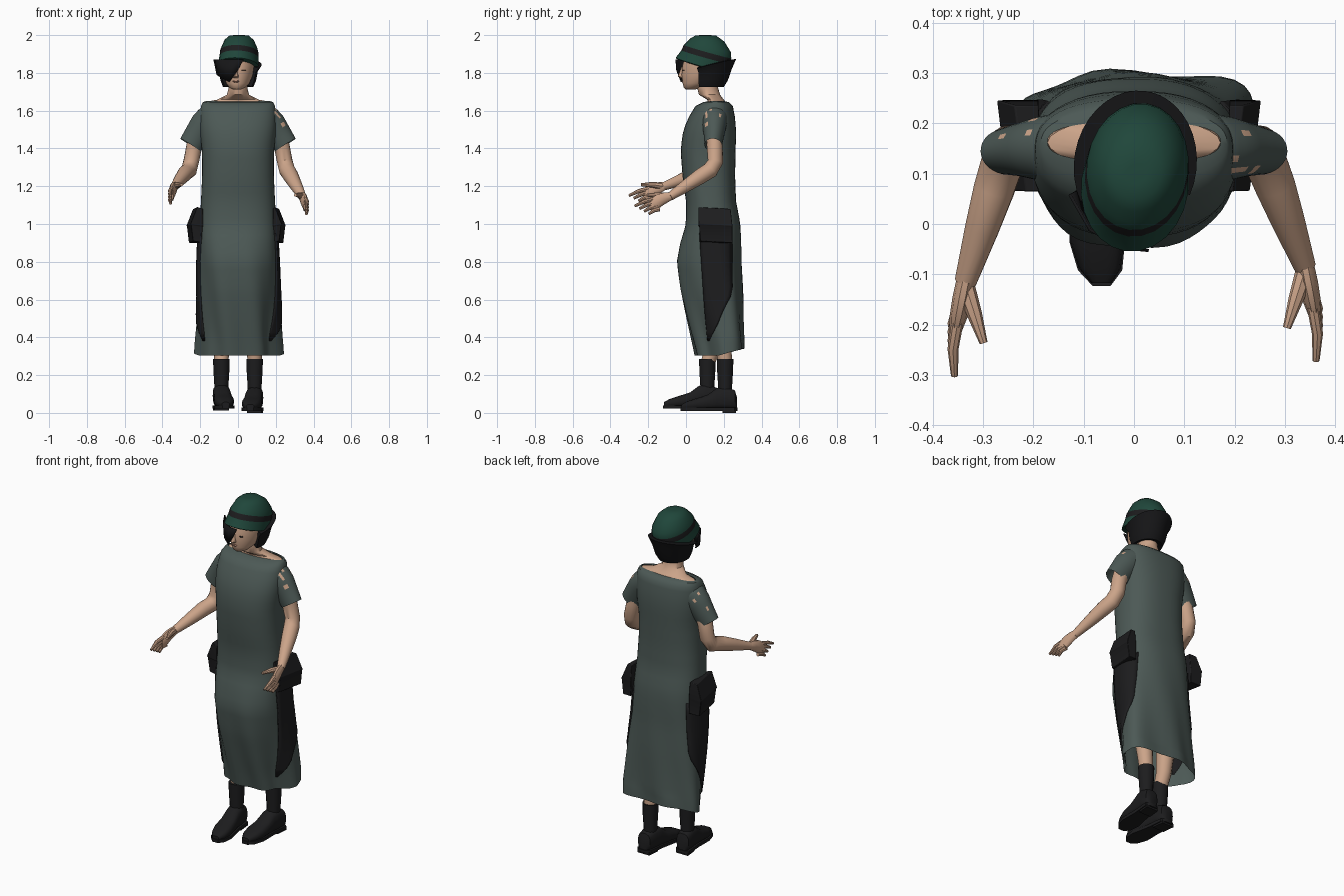
import bpy, bmesh, math, random
from mathutils import Vector, Matrix

cube = bpy.data.objects.get("Cube")
if cube:
    bpy.data.objects.remove(cube, do_unlink=True)
random.seed(4)


def material(name, r, g, b):
    m = bpy.data.materials.new(name)
    m.use_nodes = True
    m.diffuse_color = (r, g, b, 1)
    bsdf = m.node_tree.nodes["Principled BSDF"]
    bsdf.inputs["Base Color"].default_value = (r, g, b, 1)
    bsdf.inputs["Roughness"].default_value = 0.8
    return m


DRESS = material("grey green cloth", 0.073, 0.1, 0.092)
GREEN = material("dark green felt", 0.014, 0.062, 0.043)
BLACK = material("black leather", 0.012, 0.012, 0.013)
HAIR = material("black hair", 0.008, 0.008, 0.009)
SKIN = material("skin", 0.6, 0.37, 0.25)
LIP = material("lip brown", 0.42, 0.21, 0.15)
parts = []


def finish(name, bm, *mats):
    bmesh.ops.recalc_face_normals(bm, faces=bm.faces)
    mesh = bpy.data.meshes.new(name)
    bm.to_mesh(mesh)
    bm.free()
    obj = bpy.data.objects.new(name, mesh)
    bpy.context.collection.objects.link(obj)
    for m in mats:
        mesh.materials.append(m)
    parts.append(obj)
    return obj


def loft(name, rings, *mats, caps=True, closed=True):
    """Skin a list of rings; an open ring gets side walls instead of caps."""
    bm = bmesh.new()
    rows = [[bm.verts.new(p) for p in r] for r in rings]
    n = len(rows[0])
    for a, b in zip(rows, rows[1:]):
        for i in range(n if closed else n - 1):
            j = (i + 1) % n
            bm.faces.new((a[i], a[j], b[j], b[i]))
    if caps and closed:
        bm.faces.new(rows[0])
        bm.faces.new(rows[-1])
    elif caps:
        bm.faces.new([r[0] for r in rows])
        bm.faces.new([r[-1] for r in rows])
    return finish(name, bm, *mats)


def oval(z, hw, yf, yb, cx=0.0, n=24, start=0, sweep=360, slope=0.0, pivot=0.0):
    """Ellipse at height z; slope lowers or raises it along y about the pivot."""
    ring = []
    for i in range(n if sweep == 360 else n + 1):
        a = math.radians(start + sweep * i / n)
        y = (yf + yb) / 2 + (yb - yf) / 2 * math.sin(a)
        ring.append((cx + hw * math.cos(a), y, z + slope * (y - pivot)))
    return ring


def tube(name, points, radii, *mats, n=12, caps=True, ref=(1, 0, 0), flat=1.0):
    """Round tube; flat is the sideways squash reached at its end."""
    pts = [Vector(p) for p in points]
    rings = []
    for i, p in enumerate(pts):
        t = (pts[min(i + 1, len(pts) - 1)] - pts[max(i - 1, 0)]).normalized()
        u = t.cross(Vector(ref)).normalized()
        v = t.cross(u) * (1 + (flat - 1) * i / (len(pts) - 1))
        rings.append([p + radii[i] * (u * math.cos(k * math.tau / n) + v * math.sin(k * math.tau / n))
                      for k in range(n)])
    return loft(name, rings, *mats, caps=caps)


# Dress: height, half width, front y, back y
SECTIONS = [(1.65, .172, .122, .204), (1.645, .185, .09, .228), (1.625, .196, .05, .248), (1.55, .205, .005, .262),
            (1.47, .2, -.02, .265), (1.38, .19, -.028, .262), (1.25, .19, -.018, .26),
            (1.12, .196, 0, .265), (1.0, .203, 0, .288), (.9, .208, -.03, .292),
            (.8, .212, -.048, .292), (.65, .215, -.03, .298), (.5, .22, .005, .3),
            (.4, .225, .03, .302), (.31, .228, .052, .302)]


def dress_section(z):
    for a, b in zip(SECTIONS, SECTIONS[1:]):
        if z >= b[0]:
            t = (a[0] - z) / (a[0] - b[0])
            return [p + (q - p) * t for p, q in zip(a[1:], b[1:])]
    return SECTIONS[-1][1:]


def dress_point(z, s, c, grow=0.0):
    """Point on the dress; the skirt is narrow in front and flares at the left back."""
    hw, yf, yb = dress_section(z)
    low = min(1, max(0, (1.0 - z) / 0.6))
    shape = 1 - 0.46 * low * min(.5, max(0, 0.1 - s)) + (0.34 if c > 0 else 0.08) * low * max(0, s)
    fold = 0.008 * low * math.sin(7 * math.atan2(s, c) + 5 * z)
    return Vector((c * (hw * shape + grow + fold),
                   (yf + yb) / 2 + s * ((yb - yf) / 2 + fold), z))


def dress_ring(z, n=48):
    ring = []
    for i in range(n):
        a = math.tau * i / n
        s = math.copysign(abs(math.sin(a)) ** .82, math.sin(a))
        c = math.copysign(abs(math.cos(a)) ** .82, math.cos(a))
        p = dress_point(z, s, c)
        if z < 0.36:
            p.z += 0.035 * max(0, s)
        ring.append(p)
    return ring


heights = [1.65, 1.645, 1.637, 1.625, 1.6] + [1.57 - 0.045 * i for i in range(28)] + [.305]
loft("dress", [dress_ring(z) for z in heights], DRESS, caps=False)

# Neck and shoulders
loft("neck", [oval(*r) for r in [(1.6, .18, .08, .235), (1.647, .172, .115, .21), (1.658, .11, .112, .2),
                                 (1.685, .058, .068, .18), (1.72, .05, .06, .17), (1.77, .05, .06, .17)]], SKIN)

# Head, hair and hat share a slight turn
face = loft("head", [oval(*r, cx=.005) for r in
                     [(1.712, .022, .0, .05), (1.722, .042, -.012, .08), (1.745, .062, -.018, .13),
                      (1.79, .077, -.024, .19), (1.84, .085, -.02, .21), (1.9, .085, .0, .21)]], SKIN)
nose = loft("nose", [oval(*r, cx=.005, n=8) for r in
                     [(1.773, .012, -.03, .0), (1.78, .016, -.044, .0),
                      (1.8, .01, -.036, .0), (1.83, .007, -.026, .0)]], SKIN)
lips = loft("lips", [oval(*r, cx=.005, n=12) for r in
                     [(1.75, .012, -.022, .0), (1.755, .02, -.026, .0), (1.76, .012, -.025, .0)]], LIP)
eye = loft("left_eye", [oval(*r, cx=.045, n=8) for r in
                        [(1.812, .008, -.016, .0), (1.814, .014, -.017, .0), (1.816, .008, -.016, .0)]], HAIR)
hair = loft("bobbed_hair", [oval(z, w, .1 - w * 1.05, b, start=-18, sweep=235, slope=k, pivot=.26)
                            for z, w, b, k in
                            [(1.735, .055, .17, 0), (1.725, .08, .2, 0), (1.76, .094, .222, 0),
                             (1.82, .102, .242, .1), (1.872, .122, .266, .25), (1.878, .09, .22, .25)]],
            HAIR, closed=False)
hat = loft("hat", [oval(*r, cx=.005, slope=k, pivot=-.02) for *r, k in
                   [(1.866, .1, -.05, .2, -.3), (1.87, .107, -.055, .21, -.3),
                    (1.918, .103, -.025, .234, -.28), (1.95, .101, -.012, .242, -.28),
                    (1.966, .094, .002, .24, -.22), (1.988, .077, .025, .205, -.1),
                    (1.998, .05, .05, .16, 0), (2.0, .02, .08, .12, 0)]], GREEN, BLACK)
for p in hat.data.polygons:  # black hat band, sloping down to the back
    p.material_index = int(1.92 < p.center.z + .28 * (p.center.y + .02) < 1.948)
tilt = Matrix.Translation((0, .1, 0)) @ Matrix.Rotation(math.radians(-8), 4, 'Z') @ Matrix.Translation((0, -.1, 0))
for o in (face, nose, lips, eye, hair, hat):
    o.data.transform(tilt)

# Swept fringe over the right eye
fringe_top = [(-.125, .06, 1.872), (-.085, -.01, 1.87), (-.02, -.045, 1.87), (.03, -.05, 1.87)]
fringe_low = [(-.108, .07, 1.79), (-.085, .0, 1.775), (-.045, -.022, 1.752), (.0, -.046, 1.815)]
fringe = loft("fringe", [fringe_top, fringe_low], HAIR, caps=False, closed=False)
fringe.modifiers.new("thickness", "SOLIDIFY").thickness = 0.006

for side, s in (("left", 1), ("right", -1)):
    left = s > 0
    # Flared sleeve with small worn holes on top
    path = [(.1, .15, 1.575, .064), (.145, .15, 1.56, .077), (.18, .15, 1.525, .075),
            (.218, .148, 1.47, .068), (.251, .144, 1.418, .064)]
    path = [[a + (b - a) * t / 3 for a, b in zip(p, q)] for p, q in zip(path, path[1:]) for t in range(3)] + [path[-1]]
    sleeve = tube(side + "_sleeve", [(s * x, y, z) for x, y, z, r in path], [p[3] for p in path],
                  DRESS, SKIN, n=32, caps=False, ref=(0, 1, 0), flat=.72)
    for p in sleeve.data.polygons:
        worn = p.center.z > 1.5 and p.normal.z > .2 and abs(p.center.x) > .18
        p.material_index = int(worn and random.random() < (.16 if left else .04))

    # Arm
    wrist = Vector((.34, -.085, 1.145)) if left else Vector((-.335, -.115, 1.2))
    elbow = Vector((s * .254, .148, 1.3))
    tube(side + "_arm", [(s * .19, .15, 1.53), (s * .232, .152, 1.41), elbow + Vector((-s * .006, .008, .03)),
                         elbow + Vector((s * .006, -.02, -.015)), elbow.lerp(wrist, .3),
                         elbow.lerp(wrist, .6), wrist],
         [.046, .042, .041, .043, .041, .034, .022], SKIN, n=16)
    # Hand: flat palm, four fanned fingers and a thumb
    palm = []
    for dy, dz, thick, tall in ((.01, .003, .019, .022), (-.03, -.01, .02, .033),
                                (-.07, -.03, .018, .042), (-.1, -.045, .012, .037)):
        palm.append([wrist + Vector((s * -dy * .2 + thick * math.cos(a), dy, dz + tall * math.sin(a)))
                     for a in (math.tau * i / 10 for i in range(10))])
    loft(side + "_palm", palm, SKIN)
    for i in range(4):
        base = wrist + Vector((s * .016, -.08 + .008 * i, -.012 - .018 * i))
        end = wrist + Vector((s * .022, -.187 + .025 * i, -.05 - .014 * i))
        mid = base.lerp(end, .5) + Vector((s * .006, 0, .006))
        tube(f"{side}_finger_{i + 1}", [base, mid, end], [.012, .011, .007], SKIN, n=8)
    tube(side + "_thumb", [wrist + Vector(v) for v in
                           ((0, -.01, 0), (-s * .018, -.065, .008), (-s * .036, -.122, .008))],
         [.019, .015, .008], SKIN, n=8)

    # Hanging cloth panel that follows the skirt
    rows = []
    for k in range(13):
        t = k / 12
        z = .95 - .57 * t
        front = .07 + .04 * t
        back = .245 if t < .55 else .245 - .125 * (t - .55) / .45
        _, yf, yb = dress_section(z)
        row = []
        for j in range(9):
            q = (front + (back - front) * j / 8 - (yf + yb) / 2) * 2 / (yb - yf)
            p = dress_point(z, q, s * (1 - min(1, abs(q) ** 2.44)) ** .41, .009)
            row.append(p)
        rows.append(row)
    panel = loft(side + "_side_panel", rows, BLACK, caps=False, closed=False)
    panel.modifiers.new("thickness", "SOLIDIFY").thickness = 0.01

    # Hip pouch, wedge shaped with a flap edge, standing off more at the back
    out = 0 if left else .02
    rings = []
    for z, x, f, b in ((.9, .24, .075, .247), (.985, .25, .07, .245), (.99, .253, .066, .246), (1.08, .218, .065, .236)):
        rings.append([(s * .185, f, z), (s * (x + out - .022), f, z + .01), (s * (x + out), b, z), (s * .19, b, z)])
    mod = loft(side + "_pouch", rings, BLACK).modifiers.new("soft edges", "BEVEL")
    mod.width, mod.segments = .01, 2

    # Leg, sock and shoe
    x, y = s * .088, (.207 if left else .113)
    drop = 0 if left else .012
    tube(side + "_leg", [(x, y, .26), (x, y * .6 + .075, .34), (x, .17, .6)], [.037, .042, .06], SKIN)
    tube(side + "_sock", [(x, y, .08), (x, y, .14), (x, y, .22), (x, y, .285)], [.037, .037, .042, .044], BLACK)

    def turn(a, dy, z):
        return (x + a + s * dy * .1, y + dy, drop + z)

    shoe = []
    for dy, w, top in ((.062, .025, .085), (.052, .04, .12), (.0, .046, .142), (-.045, .045, .132),
                       (-.09, .049, .098), (-.15, .053, .078), (-.2, .042, .062), (-.23, .02, .045)):
        mid, half = (top + .018) / 2, (top - .018) / 2
        ring = []
        for i in range(14):
            c, v = math.cos(math.tau * i / 14), math.sin(math.tau * i / 14)
            ring.append(turn(w * math.copysign(abs(c) ** .7, c), dy, mid + half * math.copysign(abs(v) ** .7, v)))
        shoe.append(ring)
    loft(side + "_shoe", shoe, BLACK)
    outline = [(.02, .066), (.043, .05), (.044, -.05), (.055, -.15), (.044, -.205), (.018, -.236)]
    outline += [(-a, b) for a, b in reversed(outline)]
    loft(side + "_sole", [[turn(a, b, z) for a, b in outline] for z in (.01, .028)], BLACK)
    loft(side + "_heel", [[turn(a * .038, .022 + b * .036, z) for a, b in
                           ((1, 1), (1, -1), (-1, -1), (-1, 1))] for z in (0, .02)], BLACK)

# Smooth shading with sharp creases
bpy.ops.object.select_all(action='DESELECT')
for o in parts:
    o.select_set(True)
bpy.context.view_layer.objects.active = parts[0]
bpy.ops.object.shade_smooth_by_angle(angle=math.radians(40))
